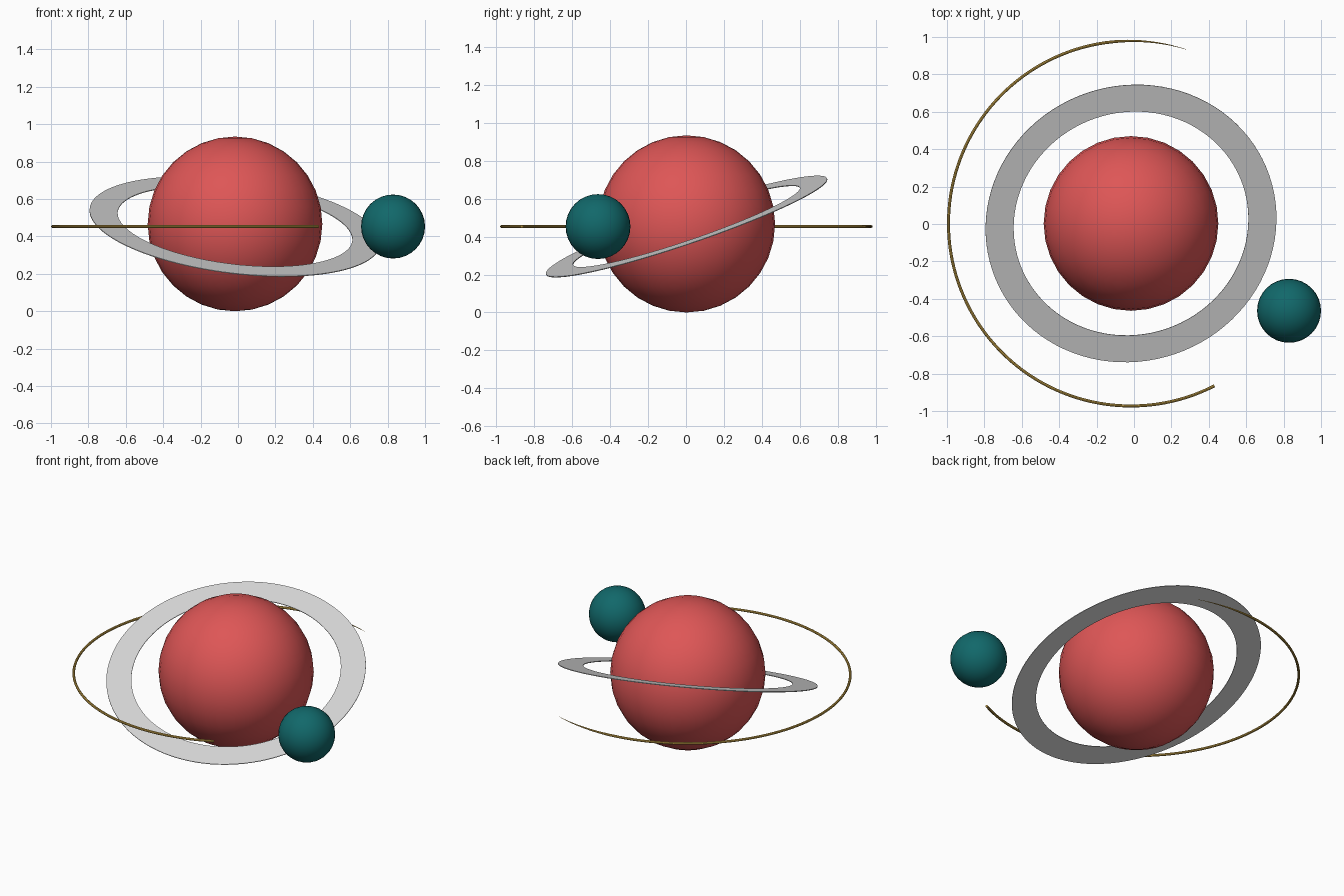
import bpy, bmesh, math
from mathutils import Vector, Matrix

if "Cube" in bpy.data.objects:
    bpy.data.objects.remove(bpy.data.objects["Cube"])

CX, CY, CZ = -0.016, 0.003, 0.453      # common centre of ring and orbit


def material(name, rgb):
    m = bpy.data.materials.new(name)
    m.diffuse_color = (*rgb, 1)
    m.use_nodes = True
    m.node_tree.nodes["Principled BSDF"].inputs["Base Color"].default_value = m.diffuse_color
    return m


RED = material("coral red", (0.73, 0.093, 0.093))
TEAL = material("deep teal", (0.0056, 0.138, 0.144))
GREY = material("pale grey", (0.68, 0.68, 0.68))
GOLD = material("gold", (0.60, 0.38, 0.07))


def ball(name, loc, r, mat):
    bpy.ops.mesh.primitive_uv_sphere_add(segments=32, ring_count=16, radius=r, location=loc)
    o = bpy.context.object
    o.name = name
    o.data.materials.append(mat)
    bpy.ops.object.shade_smooth()
    return o


# planet and moon
ball("planet", (CX, CY, 0.467), 0.467, RED)
ball("moon", (0.829, -0.464, CZ), 0.171, TEAL)

# tilted flat ring: a thin rectangular profile spun around its axis
R_IN, R_OUT, H, N = 0.632, 0.783, 0.002, 96
bm = bmesh.new()
loops = []
for i in range(N):
    a = 2 * math.pi * i / N
    loops.append([bm.verts.new((r * math.cos(a), r * math.sin(a), z))
                  for r, z in ((R_IN, -H), (R_OUT, -H), (R_OUT, H), (R_IN, H))])
for i in range(N):
    p, q = loops[i], loops[(i + 1) % N]
    for k in range(4):
        j = (k + 1) % 4
        bm.faces.new((p[k], q[k], q[j], p[j]))
bmesh.ops.recalc_face_normals(bm, faces=bm.faces)
mesh = bpy.data.meshes.new("planet_ring")
bm.to_mesh(mesh)
bm.free()
mesh.materials.append(GREY)
ring = bpy.data.objects.new("planet_ring", mesh)
bpy.context.collection.objects.link(ring)
tilt = Vector((0, 0, 1)).rotation_difference(Vector((0.117, -0.32, 0.94)))
ring.matrix_world = Matrix.Translation((CX, CY, CZ)) @ tilt.to_matrix().to_4x4()

# orbit trail: round wire arc tapering to a point at its far end
START, END, R_ORBIT, STEPS = math.radians(297.2), math.radians(72.5), 0.976, 96
curve = bpy.data.curves.new("orbit_trail", 'CURVE')
curve.dimensions = '3D'
curve.bevel_depth = 0.008
curve.bevel_resolution = 2
curve.use_fill_caps = True
sp = curve.splines.new('POLY')
sp.points.add(STEPS)
for i, p in enumerate(sp.points):
    t = i / STEPS
    a = START + (END - START) * t
    p.co = (CX + R_ORBIT * math.cos(a), CY + R_ORBIT * math.sin(a), CZ, 1)
    p.radius = min(1, 0.1 + (1 - t) / 0.12)
curve.materials.append(GOLD)
trail = bpy.data.objects.new("orbit_trail", curve)
bpy.context.collection.objects.link(trail)
bpy.ops.object.select_all(action='DESELECT')
trail.select_set(True)
bpy.context.view_layer.objects.active = trail
bpy.ops.object.convert(target='MESH')
bpy.ops.object.shade_smooth_by_angle()
